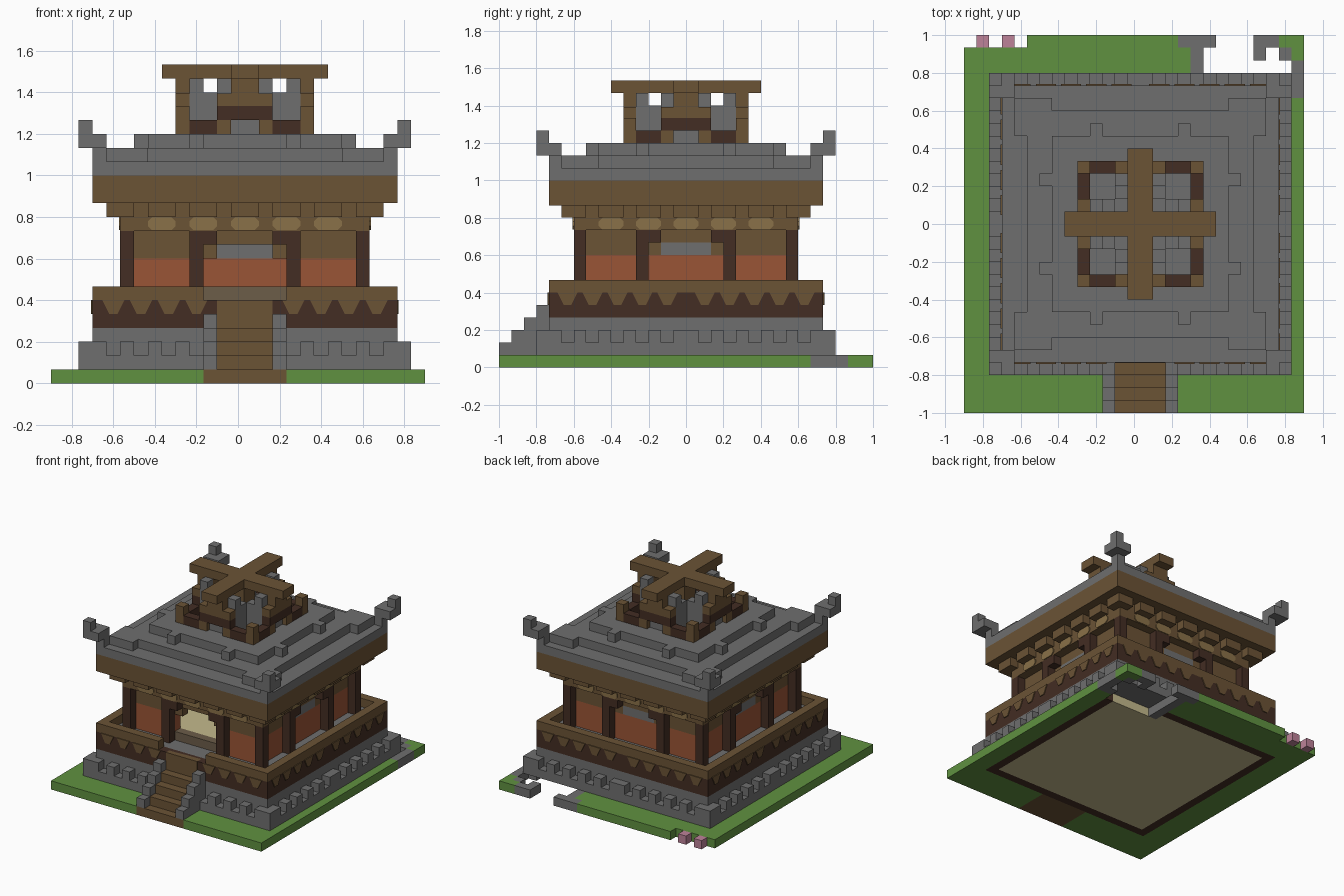
import bpy, bmesh

default = bpy.data.objects.get("Cube")
if default:
    bpy.data.objects.remove(default, do_unlink=True)

U = 1 / 15          # one block
SHIFT = U / 2       # the temple stands half a block off centre


def material(name, code):
    rgb = []
    for i in (0, 2, 4):
        c = int(code[i:i + 2], 16) / 255
        rgb.append(((c + 0.055) / 1.055) ** 2.4)
    mat = bpy.data.materials.new(name)
    mat.use_nodes = True
    mat.diffuse_color = (*rgb, 1)
    mat.node_tree.nodes["Principled BSDF"].inputs["Base Color"].default_value = (*rgb, 1)
    return mat


grass = material("grass green", "609140")
stone = material("stone grey", "6f6f6f")
wood = material("wood brown", "6b5335")
dark = material("dark wood", "432d23")
red = material("clay red", "9a5536")
tan = material("tan wood", "8a7148")
cream = material("cream floor", "c4b98c")
pink = material("blossom pink", "bd8299")
worn = material("worn step", "6c5d49")


def turn(box):
    """Quarter turn of a box about the temple's axis."""
    x0, x1, y0, y1, z0, z1 = box
    return (-y1, -y0, x0, x1, z0, z1)


def spin(*boxes):
    """The same boxes on all four sides."""
    out = []
    for box in boxes:
        for _ in range(4):
            out.append(box)
            box = turn(box)
    return out


def mirror(*boxes):
    """Boxes with their copies across x."""
    return [b for x0, x1, *rest in boxes for b in ((x0, x1, *rest), (-x1, -x0, *rest))]


def block(r, z0, z1):
    return (-r, r, -r, r, z0, z1)


def ring(r, z0, z1):
    return spin((-r, r - 1, -r, 1 - r, z0, z1))


def finish(name, mat, bm):
    bmesh.ops.recalc_face_normals(bm, faces=bm.faces)
    for v in bm.verts:
        v.co = v.co * U
        v.co.x += SHIFT
    mesh = bpy.data.meshes.new(name)
    bm.to_mesh(mesh)
    bm.free()
    mesh.materials.append(mat)
    obj = bpy.data.objects.new(name, mesh)
    bpy.context.collection.objects.link(obj)


def build(name, mat, boxes):
    bm = bmesh.new()
    for x0, x1, y0, y1, z0, z1 in boxes:
        for v in bmesh.ops.create_cube(bm, size=1)["verts"]:
            v.co.x = x1 if v.co.x > 0 else x0
            v.co.y = y1 if v.co.y > 0 else y0
            v.co.z = z1 if v.co.z > 0 else z0
    finish(name, mat, bm)


def plates(name, mat, profile, centres, wall, sides=4):
    """Thin painted shapes repeated along each wall."""
    bm = bmesh.new()
    for side in range(sides):
        for cx in centres:
            if wall > 10 and side == 0 and abs(cx) < 3:
                continue
            rows = []
            for depth in (wall, wall + 0.1):
                row = []
                for px, pz in profile:
                    x, y = cx + px, -depth
                    for _ in range(side):
                        x, y = -y, x
                    row.append(bm.verts.new((x, y, pz)))
                rows.append(row)
                bm.faces.new(row)
            n = len(profile)
            for i in range(n):
                j = (i + 1) % n
                bm.faces.new((rows[0][i], rows[0][j], rows[1][j], rows[1][i]))
    finish(name, mat, bm)


# Ground with a broken back corner
build("lawn", grass, [
    (-14, -11, -15, 14, 0, 1), (11, 13, -15, 10, 0, 1),
    (-11, -3, -15, -11, 0, 1), (3, 11, -15, -11, 0, 1),
    (-11, 4, 11, 14, 0, 1), (-9, 3, 14, 15, 0, 1),
    (11, 13, 14, 15, 0, 1), (12, 13, 13, 14, 0, 1)])
build("corner_stones", stone, [
    (3, 6, 14, 15, 0, 1), (4, 5, 9, 14, 0, 1), (12, 13, 10, 13, 0, 1),
    (9, 11, 14, 15, 0, 1), (9, 10, 13, 14, 0, 1), (11, 12, 13, 14, 0, 1),
    (11, 12, 10, 11, 0, 1)])
build("blossoms", pink, [(x, x + 1, 14, 15, 0, 1) for x in (-13, -11)])
build("buried_frame", dark, [
    (-11, 4, 10, 11, 0, 1), (-11, -10, -11, 10, 0, 1),
    (10, 11, -11, 9, 0, 1), (-10, 10, -11, -10, 0, 1)])
build("buried_floor", cream, [(-10, 10, -10, 9, 0, 1), (-10, 4, 9, 10, 0, 1)])

# Stone base with a crenellated kerb
build("base", stone, [block(12, 1, 2), block(11, 2, 4), block(10, 4, 6)])
build("kerb_merlons", stone, spin(
    (-12, -10, -12, -11, 2, 3), (-1, 1, -12, -11, 2, 3), (10, 11, -12, -11, 2, 3),
    *mirror(*[(x, x + 1, -12, -11, 2, 3) for x in (2, 4, 6, 8)])))

# Stairs
build("path", wood, [(-3, 3, -15, -11, 0, 1)])
build("stair_steps", wood, [(-2, 2, y, y + 1, 1, y + 16) for y in range(-14, -11)]
      + [(-2, 2, -11.05, -10, 4, 6)])
build("stair_walls", stone, mirror(*[(2, 3, y, y + 1, 1, y + 17) for y in range(-15, -11)]))

# Railing with scalloped lower edge
build("railing_lower", dark, ring(11, 4, 6))
build("railing_cap", wood, [
    (-11, -3, -11, -10, 6, 7), (3, 11, -11, -10, 6, 7), (-11, 11, 10, 11, 6, 7),
    *mirror((10, 11, -10, 10, 6, 7))])
lobes = [s * (i + 0.5) for i in range(1, 10, 2) for s in (-1, 1)]
plates("railing_scallops", wood,
       [(-0.8, 6), (-0.3, 5), (0.3, 5), (0.8, 6)], lobes, 11)

# Hall walls
build("hall_floor", cream, [block(7, 6, 7)])
build("door_sill", worn, [(-3, 3, -8, -7, 6, 7)])
back_walls = spin((-3, 3, -8, -7, 6, 9))[1:]
build("wall_panels", red, spin(*mirror((3, 7, -8, -7, 6, 9)), (7, 8, -8, -7, 6, 9)) + back_walls)
build("window_strips", stone, spin((-2, 2, -8, -7, 9, 10))[1:])
build("upper_walls", wood, spin(
    *mirror((2, 7, -8, -7, 9, 10)), (7, 8, -8, -7, 9, 10), (-8, 7, -8, -7, 10, 11)))
build("columns", dark, spin(
    (8, 9, -9, -8, 6, 11), *mirror((3, 4, -9, -8, 6, 11), (2, 3, -9, -8, 10, 11))))

# Beam, bracket blocks and eaves
build("beam", wood, [block(9, 11, 13)])
bays = range(-6, 7, 3)
plates("beam_medallions", tan,
       [(-0.7, 11.05), (0.7, 11.05), (1, 11.35), (1, 11.7), (0.7, 12),
        (-0.7, 12), (-1, 11.7), (-1, 11.35)], bays, 9)
build("bracket_blocks", wood, spin(
    *[(x - 1, x + 1, -10, -9, 12, 13) for x in bays],
    (-10, -8, -10, -9, 12, 13), (8, 9, -10, -9, 12, 13)))
build("eaves", wood, [block(11, 13, 15)])

# Stepped roof with raised corners
build("roof_tiers", stone, [block(11, 15, 16), block(9, 16, 17), block(7, 17, 18)])
build("roof_ribs", stone, spin(*mirror((3, 4, -8, -7, 17, 18))))
build("roof_corners", stone, spin(
    (7, 10, -10, -9, 16, 17), (-10, -7, -10, -9, 16, 17), (10, 11, -11, -10, 16, 17),
    (10, 12, -12, -10, 17, 18), (11, 12, -12, -11, 18, 19)))

# Open crown on the roof
build("crown_base", dark, spin(
    *mirror((2, 4, -5, -4, 18, 19)), (-2, 2, -5, -4, 19, 20)))
build("crown_posts", wood, spin(
    (4, 5, -5, -4, 18, 20), *mirror((1, 2, -5, -4, 18, 19)),
    (-1, 1, -5, -3, 20, 22), *mirror((1, 2, -5, -4, 20, 20.9))))
build("crown_stones", stone, spin(
    (-1, 1, -4.5, -4, 18, 19), (1, 2, -4, -2, 18, 21), (2, 4, -2, -1, 18, 21),
    (3, 4, -2, -1, 21, 22), (1, 2, -4, -3, 21, 22)))
build("crown_core", wood, [block(1, 18, 22)])
build("crown_cross", wood, [(-6, 6, -1, 1, 22, 23), *mirror((-1, 1, 1, 6, 22, 23))[:1],
                            (-1, 1, -6, -1, 22, 23)])
